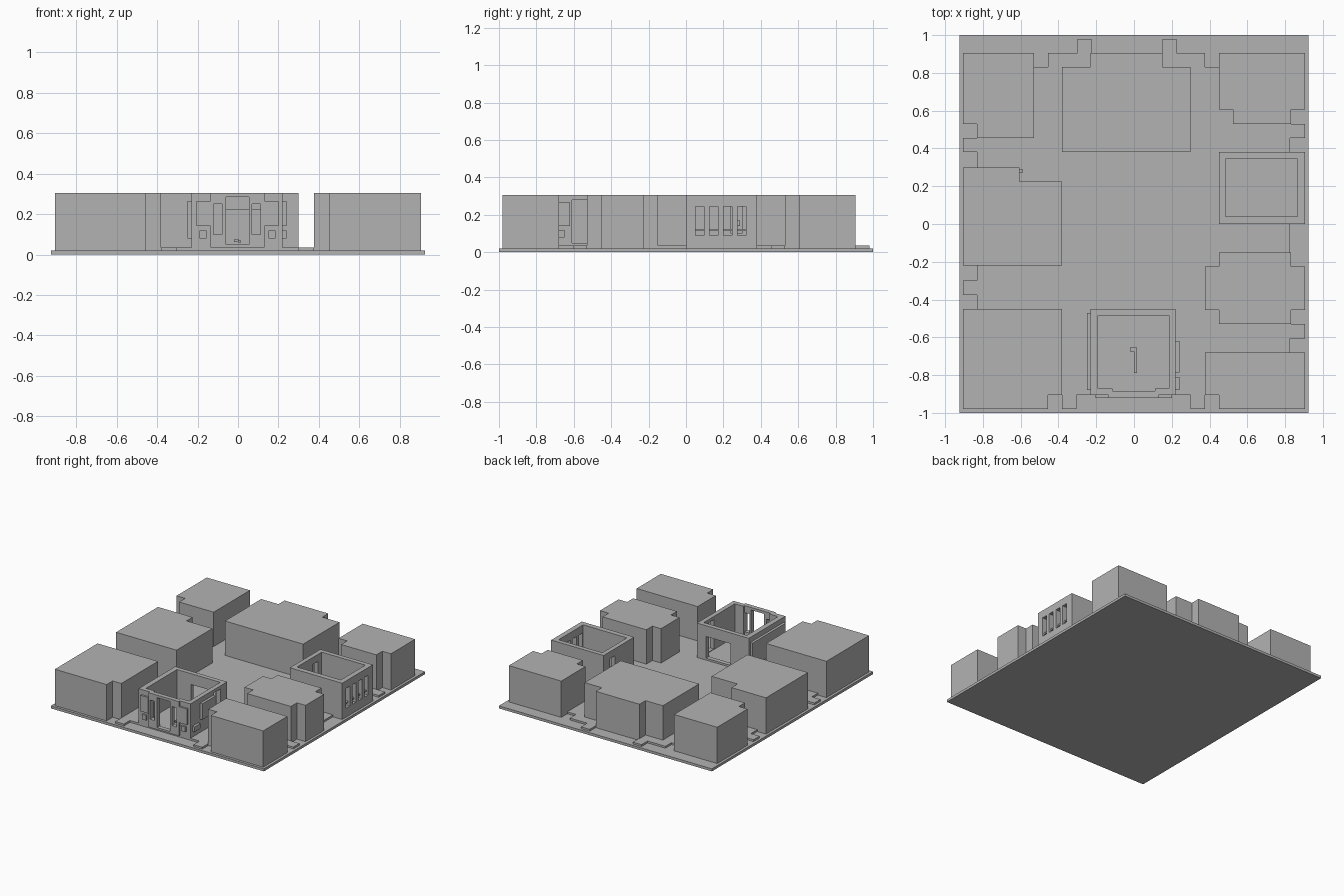
import bpy
import bmesh

STEP = 0.075       # footprint module
BASE, PAVE, TOP = 0.02, 0.035, 0.305

cube = bpy.data.objects.get("Cube")
if cube:
    bpy.data.objects.remove(cube, do_unlink=True)

stone = bpy.data.materials.new("plain_grey")
stone.use_nodes = True
stone.diffuse_color = (0.45, 0.45, 0.45, 1)
bsdf = next(n for n in stone.node_tree.nodes if n.type == 'BSDF_PRINCIPLED')
bsdf.inputs["Base Color"].default_value = stone.diffuse_color
bsdf.inputs["Roughness"].default_value = 0.9


def finish(name, bm):
    bmesh.ops.recalc_face_normals(bm, faces=bm.faces)
    mesh = bpy.data.meshes.new(name)
    bm.to_mesh(mesh)
    bm.free()
    mesh.materials.append(stone)
    obj = bpy.data.objects.new(name, mesh)
    bpy.context.scene.collection.objects.link(obj)
    return obj


def add_box(bm, x, y, z):
    verts = bmesh.ops.create_cube(bm, size=1)["verts"]
    for v in verts:
        for i, (lo, hi) in enumerate((x, y, z)):
            v.co[i] = lo if v.co[i] < 0 else hi


def boxes(name, *parts):
    bm = bmesh.new()
    for part in parts:
        add_box(bm, *part)
    return finish(name, bm)


def block(name, x, y, **notches):
    """Solid building: a rectangle with stepped corners, extruded upward."""
    points = []
    for corner in ("sw", "se", "ne", "nw"):
        west, south = "w" in corner, "s" in corner
        px, py = x[0] if west else x[1], y[0] if south else y[1]
        if corner not in notches:
            points.append((px, py))
            continue
        w, h = notches[corner]
        qx, qy = px + (w if west else -w), py + (h if south else -h)
        steps = [(px, qy), (qx, qy), (qx, py)]
        points += steps if corner in ("sw", "ne") else steps[::-1]
    bm = bmesh.new()
    face = bm.faces.new([bm.verts.new((px, py, BASE)) for px, py in points])
    side = bmesh.ops.extrude_face_region(bm, geom=[face])["geom"]
    for v in side:
        if isinstance(v, bmesh.types.BMVert):
            v.co.z = TOP
    return finish(name, bm)


def carve(obj, cuts):
    """Cut box shaped openings out of an object."""
    cutters = [boxes("cutter", cut) for cut in cuts]
    for cutter in cutters:
        cutter.hide_render = True
        mod = obj.modifiers.new("opening", 'BOOLEAN')
        mod.operation, mod.solver, mod.object = 'DIFFERENCE', 'EXACT', cutter
    deps = bpy.context.evaluated_depsgraph_get()
    mesh = bpy.data.meshes.new_from_object(obj.evaluated_get(deps))
    obj.modifiers.clear()
    obj.data = mesh
    for cutter in cutters:
        bpy.data.objects.remove(cutter, do_unlink=True)


# Ground plate and the raised paving with its edge tiles
boxes("ground_plate", ((-0.925, 0.925), (-1, 1), (0, BASE)))
lift = (BASE - 0.005, PAVE)
paving = [((-0.83, 0.825), (-0.905, 0.83), lift),
          ((-0.455, 0.375), (0.8, 0.905), lift)]
for x in (-0.3, 0.15):
    paving.append(((x, x + STEP), (0.88, 0.98), lift))
for x in (-0.38, 0.3):
    paving.append(((x, x + STEP), (-0.98, -0.88), lift))
for y in (0.38, -0.375):
    paving.append(((-0.905, -0.8), (y, y + STEP), lift))
for y in (0.455, -0.605):
    paving.append(((0.8, 0.905), (y, y + STEP), lift))
boxes("paving", *paving)

# Solid buildings around the square
one = (STEP, STEP)
wide = (2 * STEP, STEP)
block("back_right_building", (-0.905, -0.53), (0.455, 0.905), sw=one)
block("back_building", (-0.38, 0.3), (0.38, 0.905), nw=wide, ne=wide)
block("back_left_building", (0.45, 0.905), (0.53, 0.905), sw=one, se=one)
block("right_building", (-0.905, -0.38), (-0.22, 0.3), ne=(3 * STEP, STEP))
block("front_right_building", (-0.905, -0.38), (-0.98, -0.45), se=one)
block("front_left_building", (0.375, 0.905), (-0.98, -0.68), sw=one)
block("left_building", (0.375, 0.905), (-0.53, -0.15),
      sw=one, se=one, ne=one, nw=one)
boxes("wall_knob", ((-0.607, -0.59), (0.27, 0.29), (0.14, 0.17)))

# Open house on the left edge, with a row of windows
house = boxes("open_left_house", ((0.45, 0.905), (0, 0.38), (BASE, TOP)))
cuts = [((0.485, 0.865), (0.04, 0.345), (0.04, 0.4)),
        ((0.4, 0.55), (0.24, 0.3), (0.1, 0.25))]
sills = []
for i in range(4):
    y = 0.05 + i * STEP
    cuts.append(((0.8, 1), (y, y + 0.045), (0.09, 0.245)))
    sills.append(((0.87, 0.89), (y, y + 0.045), (0.113, 0.124)))
carve(house, cuts)
boxes("window_sills", *sills)

# Open house at the front, with a doorway and slit windows
door = ((-0.06, 0.055), (-1, -0.8), (0.05, 0.285))
slits = [((x, x + 0.04), (-1, -0.8), (0.1, 0.25)) for x in (-0.12, 0.07)]
front_cuts = [door] + slits
house = boxes("open_front_house", ((-0.23, 0.22), (-0.905, -0.45), (BASE, TOP)))
carve(house, front_cuts + [
    ((-0.19, 0.185), (-0.87, -0.485), (0.045, 0.4)),
    ((-0.115, 0.11), (-0.885, -0.8), (0.045, 0.4)),
    ((-0.07, 0.14), (-0.55, -0.4), (0.05, 0.22)),
    ((0.15, 0.3), (-0.61, -0.53), (0.05, 0.28))])
plate = boxes("door_plate", ((-0.135, 0.13), (-0.92, -0.9), (PAVE, TOP)))
carve(plate, front_cuts)

# Raised wall panels and small blocks under them
panel, low = (0.14, 0.265), (0.08, 0.12)
front = (-0.92, -0.9)
boxes("front_wall_panels",
      ((-0.205, -0.136), front, panel), ((0.131, 0.2), front, panel),
      ((-0.19, -0.155), front, low), ((0.15, 0.185), front, low))
left = (0.215, 0.24)
boxes("left_wall_panels",
      (left, (-0.785, -0.62), panel),
      (left, (-0.88, -0.81), low), (left, (-0.68, -0.65), low))
boxes("right_wall_panel", ((-0.25, -0.225), (-0.88, -0.47), (0.08, 0.265)))

# Small tool lying inside the front house
boxes("tool", ((0, 0.015), (-0.79, -0.655), (0.06, 0.07)),
      ((-0.02, 0.005), (-0.675, -0.655), (0.062, 0.075)))
